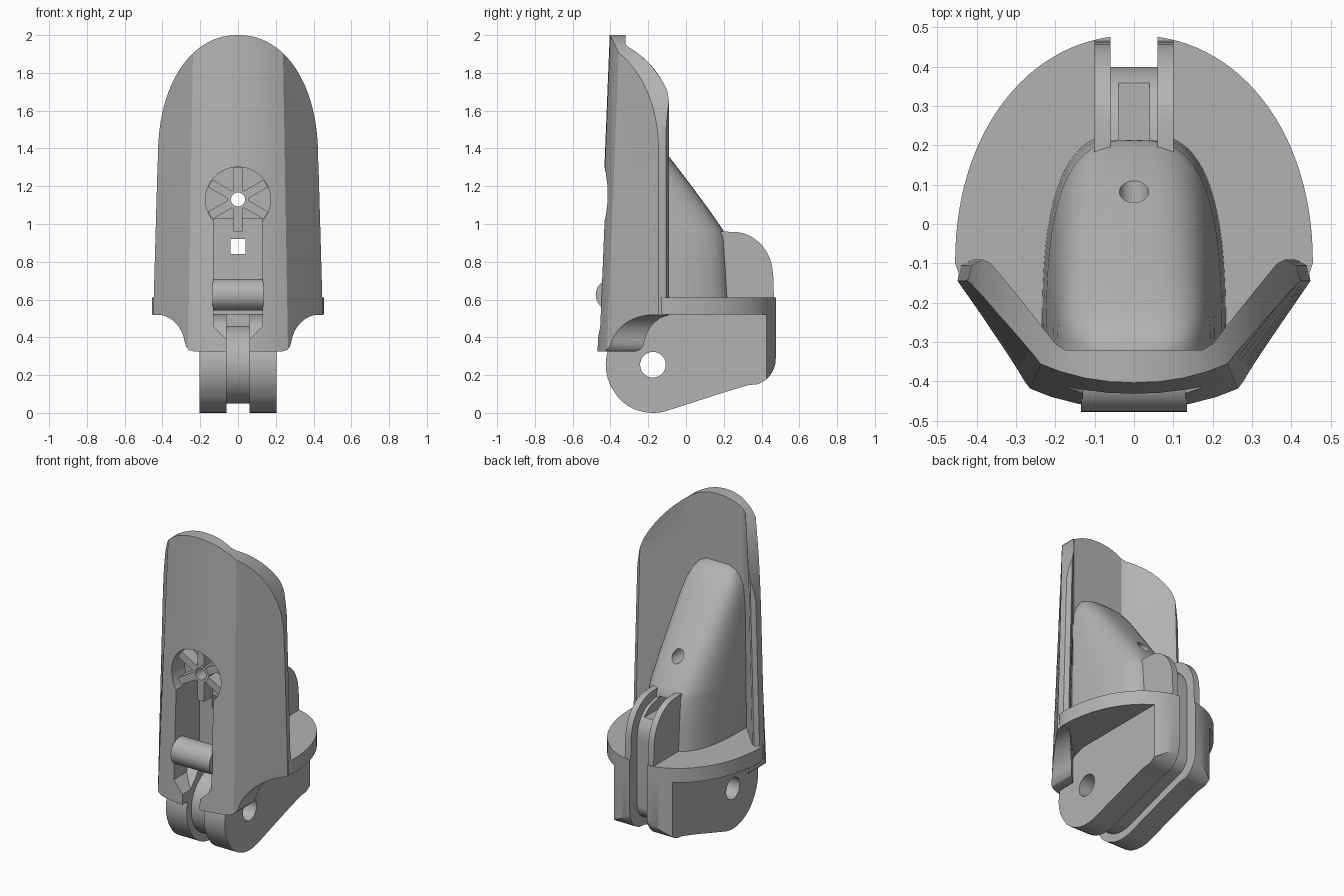
import bpy, bmesh, math
from math import sin, cos, pi, radians

if "Cube" in bpy.data.objects:
    bpy.data.objects.remove(bpy.data.objects["Cube"])

grey = bpy.data.materials.new("plain grey")
grey.diffuse_color = (0.45, 0.45, 0.45, 1)
grey.use_nodes = True
grey.node_tree.nodes["Principled BSDF"].inputs["Base Color"].default_value = grey.diffuse_color


def finish(name, bm):
    bmesh.ops.recalc_face_normals(bm, faces=bm.faces)
    me = bpy.data.meshes.new(name)
    bm.to_mesh(me)
    bm.free()
    me.materials.append(grey)
    ob = bpy.data.objects.new(name, me)
    bpy.context.collection.objects.link(ob)
    return ob


def loft(name, rings):
    """Skin a stack of equal closed rings and cap both ends."""
    bm = bmesh.new()
    rows = [[bm.verts.new(p) for p in r] for r in rings]
    n = len(rows[0])
    for a, b in zip(rows, rows[1:]):
        for i in range(n):
            j = (i + 1) % n
            bm.faces.new((a[i], a[j], b[j], b[i]))
    bm.faces.new(rows[0])
    bm.faces.new(rows[-1])
    return finish(name, bm)


def prism(name, pts, axis, lo, hi):
    """Extrude a 2D outline along one axis."""
    put = {'x': lambda p, d: (d, p[0], p[1]),
           'y': lambda p, d: (p[0], d, p[1]),
           'z': lambda p, d: (p[0], p[1], d)}[axis]
    return loft(name, [[put(p, d) for p in pts] for d in (lo, hi)])


def mirrored(half):
    """Outline from its right half, listed from bottom to top."""
    left = [(-x, v) for x, v in reversed(half) if x > 1e-5]
    return half + left


def arc(cx, cy, r, a0, a1, n=16, ry=None, p=2.0):
    out = []
    for i in range(n + 1):
        a = radians(a0 + (a1 - a0) * i / n)
        c, s = cos(a), sin(a)
        out.append((cx + r * math.copysign(abs(c) ** (2 / p), c),
                    cy + (ry or r) * math.copysign(abs(s) ** (2 / p), s)))
    return out


def circle(cx, cy, r, n=40):
    return arc(cx, cy, r, 0, 360, n)[:-1]


def box(name, x0, x1, y0, y1, z0, z1):
    return prism(name, [(x0, y0), (x1, y0), (x1, y1), (x0, y1)], 'z', z0, z1)


def boolean(ob, other, op='DIFFERENCE'):
    m = ob.modifiers.new("cut", 'BOOLEAN')
    m.object, m.operation, m.solver = other, op, 'EXACT'
    bpy.context.view_layer.objects.active = ob
    bpy.ops.object.modifier_apply(modifier=m.name)


# cutters shared by several parts
slot_half = [(0.06, 0.25), (0.06, 0.39), (0.13, 0.46), (0.13, 1.03)]
slot = prism("slot_cutter", mirrored(slot_half), 'y', -0.7, -0.2)
recess = prism("recess_cutter", circle(0, 1.13, 0.172), 'y', -0.7, -0.29)
bore = prism("bore_cutter", circle(0, 1.13, 0.037, 24), 'y', -0.8, 0.8)
square = box("square_cutter", -0.04, 0.04, -0.8, 0.8, 0.84, 0.92)
pin_hole = prism("pin_cutter", circle(-0.175, 0.255, 0.068, 32), 'x', -0.5, 0.5)
rear_curve = arc(0, -0.1, 0.455, 0, 90, 28, 0.58, 2.1)
plan = prism("plan_cutter", mirrored([(0.455, -0.7)] + rear_curve), 'z', -0.2, 1.3)

# curved front shell: tapered section trimmed by the front outline
rings = []
for i in range(13):
    t = i / 12
    z = 0.3 + 1.75 * t
    k, dy = 1 - 0.11 * t, 0.07 * t
    outer = [(0, -0.472), (0.07, -0.469), (0.14, -0.459), (0.21, -0.441),
             (0.265, -0.42), (0.285, -0.395), (0.455, -0.145)]
    outer = [(x * k, y + dy * (1 if y < -0.3 else 0)) for x, y in outer]
    inner = [(0.448 * k, -0.105), (0.42 * k, -0.09), (0.40 * k, -0.1),
             (0.2, -0.305), (0.175, -0.32), (0, -0.32)]
    half = outer + inner
    ring = half + [(-x, y) for x, y in reversed(half[1:-1])]
    rings.append([(x, y, z) for x, y in ring])
shell = loft("front_shell", rings)
outline = [(0.0, 0.325), (0.235, 0.325), (0.26, 0.333), (0.275, 0.35)]
outline += arc(0.43, 0.345, 0.15, 170, 100, 10, 0.175)
outline += [(0.47, 0.52), (0.455, 0.7), (0.44, 1.0)]
outline += arc(0, 1.35, 0.424, 0, 90, 28, 0.65, 2.15)
front = prism("outline_cutter", mirrored(outline), 'y', -0.8, 0.3)
boolean(shell, front, 'INTERSECT')

# rounded hump behind the shell: height, rear reach, half width
levels = [(0.55, 0.235, 0.236), (0.75, 0.225, 0.23), (0.93, 0.213, 0.224),
          (0.97, 0.195, 0.222), (1.1, 0.105, 0.215), (1.24, 0.0, 0.206),
          (1.37, -0.1, 0.195), (1.46, -0.17, 0.18), (1.52, -0.225, 0.155),
          (1.555, -0.265, 0.125), (1.575, -0.3, 0.08)]
rings = []
for z, back, w in levels:
    ring = arc(0, -0.33, w, 0, 180, 36, back + 0.33, 3.0)
    rings.append([(x, y, z) for x, y in ring])
hump = loft("rear_hump", rings)

# flange plate around the back
plate = prism("flange_plate", mirrored([(0, -0.36), (0.26, -0.36), (0.445, -0.13)]
                                       + rear_curve), 'z', 0.52, 0.61)
groove = box("groove_cutter", -0.06, 0.06, 0.39, 0.7, 0, 1)
boolean(plate, groove)

for part in (shell, hump, plate):
    boolean(part, slot)
    boolean(part, square)
for part in (shell, hump):
    boolean(part, recess)
boolean(hump, bore)

# pivot lugs and upright fins, one pair each side of the belt groove
lug_outline = (arc(-0.175, 0.255, 0.25, 90, 287, 40)
               + [(0.2, 0.108), (0.33, 0.147)]
               + arc(0.335, 0.285, 0.14, -72, 0, 12) + [(0.478, 0.37), (0.478, 0.525)])
lug_outline[0] = (-0.175, 0.525)
lug_outline = [(y, z * 1.03 if z > 0.45 and z < 0.52 else z - 0.005 if z < 0.1 else z)
               for y, z in lug_outline]
lug_outline = [(y, max(z, 0.0)) for y, z in lug_outline]
fin_outline = ([(-0.1, 0.5), (0.47, 0.5), (0.465, 0.62), (0.462, 0.72)]
               + arc(0.25, 0.73, 0.21, 5, 90, 14, 0.228) + [(0.2, 0.96), (-0.1, 0.96)])
for side, s in (("left", -1), ("right", 1)):
    lo, hi = sorted((s * 0.06, s * 0.205))
    lug = prism(side + "_lug", lug_outline, 'x', lo, hi)
    boolean(lug, plan, 'INTERSECT')
    boolean(lug, pin_hole)
    lo, hi = sorted((s * 0.06, s * 0.1))
    fin = prism(side + "_fin", fin_outline, 'x', lo, hi)
    boolean(fin, plan, 'INTERSECT')

# web forming the floor of the groove
web_outline = (arc(-0.175, 0.255, 0.205, 90, 287, 32)
               + [(0.2, 0.16), (0.3, 0.192)] + arc(0.3, 0.295, 0.1, -72, 0, 10)
               + [(0.4, 0.7)] + arc(0.24, 0.72, 0.16, 0, 80, 10, 0.18)
               + [(0.2, 0.91), (0.12, 0.91), (0.12, 0.46)])
web = prism("groove_web", web_outline, 'x', -0.061, 0.061)
boolean(web, pin_hole)
boolean(web, square)

# wheel with six spokes inside the round recess
wheel = []
for i in range(3):
    a = radians(90 + 60 * i)
    u, v = (cos(a), sin(a)), (-sin(a), cos(a))
    pts = [(u[0] * p + v[0] * q, 1.13 + u[1] * p + v[1] * q)
           for p, q in ((-0.17, -0.023), (0.17, -0.023), (0.17, 0.023), (-0.17, 0.023))]
    wheel.append(prism("wheel_spoke_%d" % (i + 1), pts, 'y', -0.37 - 0.0005 * i, -0.28))
wheel.append(prism("wheel_hub", circle(0, 1.13, 0.055, 32), 'y', -0.372, -0.28))
for w in wheel:
    boolean(w, bore)

# cross bar over the slot
bar = prism("cross_bar", arc(-0.395, 0.625, 0.083, 0, 360, 40)[:-1], 'x', -0.135, 0.135)

# remove helpers, shade the parts
for c in (slot, recess, bore, square, pin_hole, plan, front, groove):
    bpy.data.objects.remove(c)
for ob in list(bpy.context.scene.objects):
    bpy.ops.object.select_all(action='DESELECT')
    ob.select_set(True)
    bpy.context.view_layer.objects.active = ob
    bpy.ops.object.shade_smooth_by_angle(angle=radians(30))
